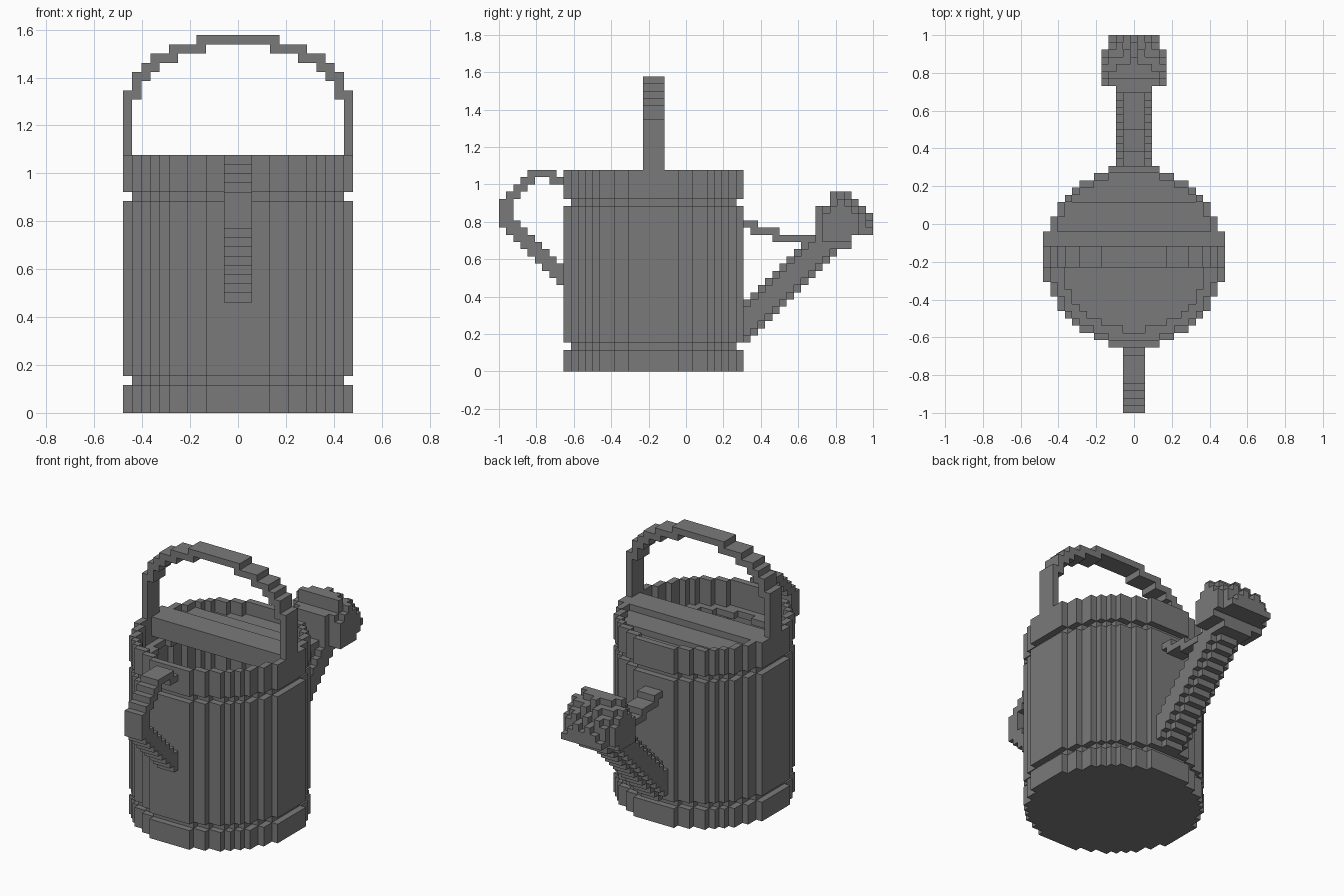
import bpy, bmesh

if "Cube" in bpy.data.objects:
    bpy.data.objects.remove(bpy.data.objects["Cube"])

V = 1 / 26  # edge length of one block
SIDES = {
    (1, 0, 0): ((1, 0, 0), (1, 1, 0), (1, 1, 1), (1, 0, 1)),
    (-1, 0, 0): ((0, 0, 0), (0, 0, 1), (0, 1, 1), (0, 1, 0)),
    (0, 1, 0): ((0, 1, 0), (0, 1, 1), (1, 1, 1), (1, 1, 0)),
    (0, -1, 0): ((0, 0, 0), (1, 0, 0), (1, 0, 1), (0, 0, 1)),
    (0, 0, 1): ((0, 0, 1), (1, 0, 1), (1, 1, 1), (0, 1, 1)),
    (0, 0, -1): ((0, 0, 0), (0, 1, 0), (1, 1, 0), (1, 0, 0)),
}

# Dark metal colour
metal = bpy.data.materials.new("dark_metal")
metal.diffuse_color = (0.195, 0.195, 0.195, 1)
metal.use_nodes = True
metal.node_tree.nodes["Principled BSDF"].inputs["Base Color"].default_value = metal.diffuse_color


def blocks(name, cells):
    """Skin a set of block positions with their exposed faces only."""
    bm = bmesh.new()
    verts = {}
    for x, y, z in cells:
        for (a, b, c), quad in SIDES.items():
            if (x + a, y + b, z + c) in cells:
                continue
            face = []
            for i, j, k in quad:
                key = (x + i, y + j, z + k)
                if key not in verts:
                    verts[key] = bm.verts.new(((key[0] - 0.5) * V, key[1] * V, key[2] * V))
                face.append(verts[key])
            bm.faces.new(face)
    mesh = bpy.data.meshes.new(name)
    bm.to_mesh(mesh)
    bm.free()
    mesh.materials.append(metal)
    obj = bpy.data.objects.new(name, mesh)
    bpy.context.collection.objects.link(obj)
    return obj


def box(xs, ys, zs):
    return {(x, y, z) for x in range(*xs) for y in range(*ys) for z in range(*zs)}


def disc(r2, z0, z1, hole=-1):
    """Round stepped layer about the can's axis, optionally hollow."""
    return {(x, y - 5, z) for x in range(-13, 14) for y in range(-13, 14)
            for z in range(z0, z1) if hole < x * x + y * y <= r2}


# Can: hollow wall with two inset grooves, and a floor
OUTER, INNER, GROOVE = 154, 130, 102
body = disc(OUTER, 0, 1)
for z0, z1 in ((1, 3), (4, 23), (24, 28)):
    body |= disc(OUTER, z0, z1, INNER)
for z in (3, 23):
    body |= disc(INNER, z, z + 1, GROOVE)
blocks("can_body", body)

# Half lid stepping down towards the spout
lid = set()
for y0, y1, z0, z1 in ((-5, -1, 25, 28), (-1, 3, 25, 27), (3, 7, 24, 26)):
    lid |= {c for c in disc(INNER, z0, z1) if y0 <= c[1] < y1}
blocks("half_lid", lid)

# Carrying arch, mirrored in x: (columns, bottom, top)
arch = set()
for x0, x1, z0, z1 in ((12, 13, 28, 35), (11, 12, 34, 37), (10, 11, 36, 38), (9, 10, 37, 39),
                       (8, 9, 38, 39), (7, 8, 38, 40), (5, 7, 39, 40), (4, 5, 39, 41), (0, 4, 40, 41)):
    half = box((x0, x1), (-6, -3), (z0, z1))
    arch |= half | {(-x, y, z) for x, y, z in half}
blocks("carrying_arch", arch)

# Rear handle: curled top, upright grip, diagonal lower arm
handle = set()
for y0, y1, z0, z1 in ((-18, -17, 26, 27), (-19, -18, 26, 28), (-21, -19, 27, 28), (-22, -21, 26, 28),
                       (-23, -22, 25, 27), (-24, -23, 24, 26), (-25, -24, 20, 25), (-26, -25, 20, 24)):
    handle |= box((-1, 2), (y0, y1), (z0, z1))
for y in range(-25, -17):
    handle |= box((-1, 2), (y, y + 1), (-6 - y, -3 - y))
blocks("rear_handle", handle)

# Spout: diagonal tube with trimmed corners
spout = set()
for y in range(8, 23):
    low, high = y - 4, y + 2
    spout |= box((-1, 2), (y, y + 1), (low, high))
    for x in (-2, 2):
        spout |= box((x, x + 1), (y, y + 1), (low + 1, high - 1))
blocks("spout", spout)

# Brace between can and spout
brace = box((-1, 2), (8, 10), (20, 21)) | box((-1, 2), (9, 13), (19, 20)) | box((-1, 2), (12, 18), (18, 19))
blocks("spout_brace", brace)

# Sprinkler rose: tilted domed disc with a studded face
rose = set()
for x, y, z in box((-4, 5), (18, 26), (17, 25)):
    depth, across = y + z, y - z - 1
    r2 = x * x + across * across / 2
    cap = 46 if r2 <= 8 else 45 if r2 <= 13 else 44
    if not 36 <= depth <= cap or abs(across) > 5 or r2 > 22:
        continue
    if (y < 20 and z > 22) or (y > 22 and z < 19):
        continue
    if (min(y, z + 1) == 18 and abs(x) > 2) or (y > 23 and abs(x) > 3):
        continue
    if depth == 46 and (x + y) % 2:
        continue
    rose.add((x, y, z))
blocks("sprinkler_rose", rose)
